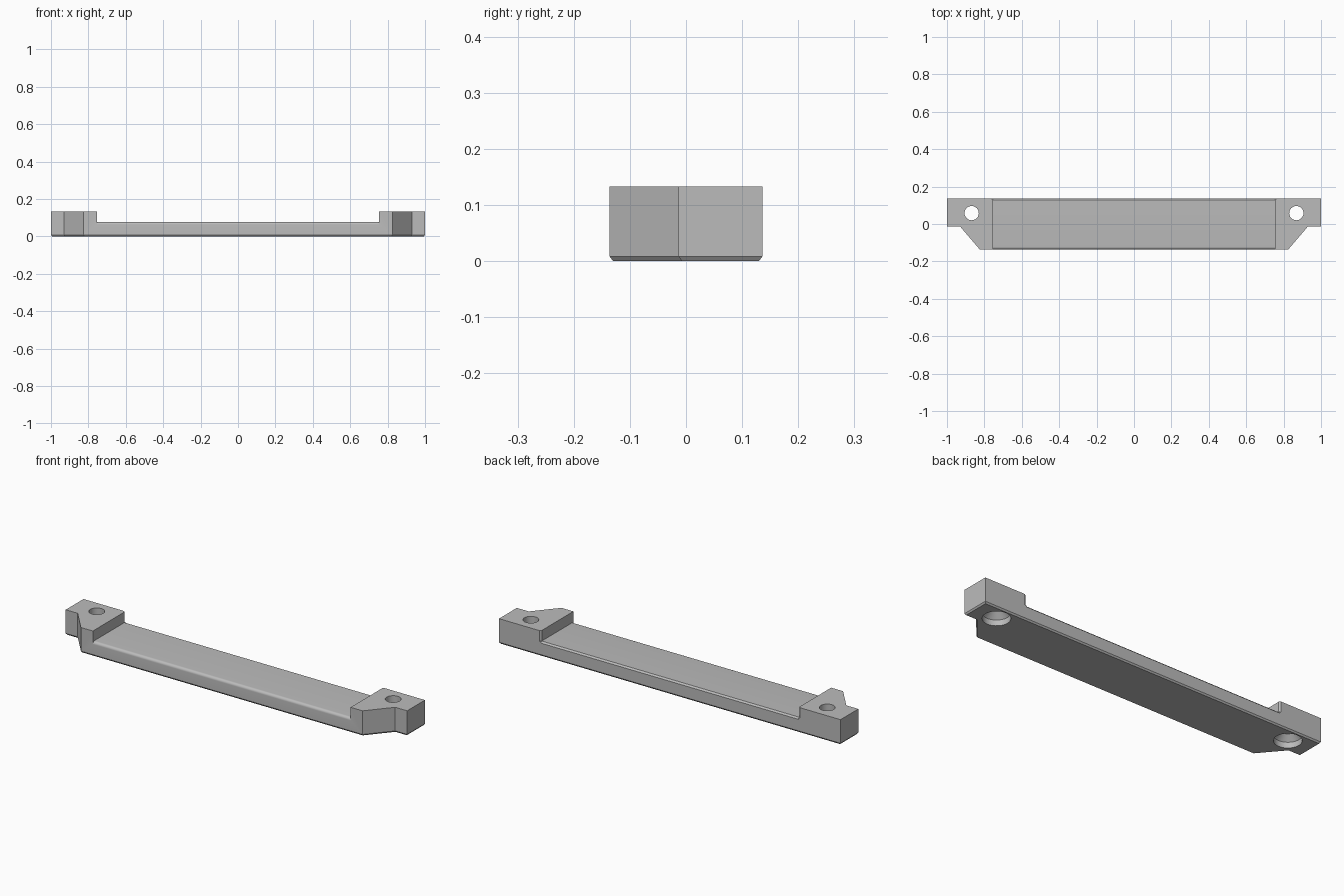
import bpy, bmesh, math

cube = bpy.data.objects.get("Cube")
if cube:
    bpy.data.objects.remove(cube, do_unlink=True)

TOP, FLOOR, HALF_POCKET = 0.133, 0.077, 0.755
BACK, FRONT = 0.136, -0.136
CHAMFER, FILLET = 0.008, 0.014

grey = bpy.data.materials.new("plain grey")
grey.use_nodes = True
grey.diffuse_color = (0.5, 0.5, 0.5, 1)
grey.node_tree.nodes["Principled BSDF"].inputs["Base Color"].default_value = (0.5, 0.5, 0.5, 1)


def loft(name, rings):
    """Skin matching closed rings of points and cap both ends."""
    bm = bmesh.new()
    loops = [[bm.verts.new(p) for p in ring] for ring in rings]
    for a, b in zip(loops, loops[1:]):
        for i in range(len(a)):
            j = (i + 1) % len(a)
            bm.faces.new((a[i], a[j], b[j], b[i]))
    bm.faces.new(loops[0][::-1])
    bm.faces.new(loops[-1])
    bmesh.ops.recalc_face_normals(bm, faces=bm.faces)
    mesh = bpy.data.meshes.new(name)
    bm.to_mesh(mesh)
    bm.free()
    obj = bpy.data.objects.new(name, mesh)
    bpy.context.collection.objects.link(obj)
    mesh.materials.append(grey)
    return obj


def outline(inset, z):
    """Plan of the bar with angled ear notches, shrunk by the inset."""
    d = inset
    right = [(1 - d, BACK - d), (1 - d, -0.013 + d),
             (0.93 - d * 0.5, -0.013 + d), (0.825 - d * 0.5, FRONT + d)]
    return [(x, y, z) for x, y in right + [(-x, y) for x, y in right[::-1]]]


# Bar with a bevelled underside
bar = loft("mounting_bar", [outline(0.006, 0), outline(0, CHAMFER), outline(0, TOP)])
cutters = []

# Shallow tray between the ears: rounded front lip, bevelled back lip
profile = [(0.2, 0.3), (0.2, FLOOR - 0.2 + BACK - CHAMFER), (BACK - CHAMFER, FLOOR)]
for i in range(9):
    a = math.radians(90 + i * 90 / 8)
    profile.append((FRONT + FILLET + FILLET * math.cos(a),
                    FLOOR - FILLET + FILLET * math.sin(a)))
profile += [(-0.2, FLOOR - FILLET), (-0.2, 0.3)]
cutters.append(loft("tray_cutter", [[(x, y, z) for y, z in profile]
                                    for x in (-HALF_POCKET, HALF_POCKET)]))

for side, label in ((1, "left"), (-1, "right")):
    # Bevel on the upright back corner of each ear
    y = BACK - CHAMFER
    wedge = [(HALF_POCKET - 0.02, y), (HALF_POCKET, y),
             (HALF_POCKET + 0.05, y + 0.05), (HALF_POCKET - 0.02, y + 0.05)]
    cutters.append(loft(label + "_corner_cutter",
                        [[(side * px, py, z) for px, py in wedge] for z in (FLOOR, 0.3)]))
    # Screw hole, recessed from below
    steps = [(0.066, -0.1), (0.066, 0.03), (0.038, 0.058), (0.038, 0.3)]
    rings = []
    for r, z in steps:
        angles = [math.tau * i / 40 for i in range(40)]
        rings.append([(side * 0.868 + r * math.cos(a), 0.058 + r * math.sin(a), z)
                      for a in angles])
    cutters.append(loft(label + "_hole_cutter", rings))

# Cut the tray and the holes
bpy.context.view_layer.objects.active = bar
for cutter in cutters:
    cutter.hide_render = True
    mod = bar.modifiers.new(cutter.name, "BOOLEAN")
    mod.operation = "DIFFERENCE"
    mod.solver = "EXACT"
    mod.object = cutter
    bpy.ops.object.modifier_apply(modifier=mod.name)
for cutter in cutters:
    bpy.data.objects.remove(cutter, do_unlink=True)

bpy.ops.object.select_all(action="DESELECT")
bar.select_set(True)
bpy.ops.object.shade_smooth_by_angle(angle=math.radians(25))
